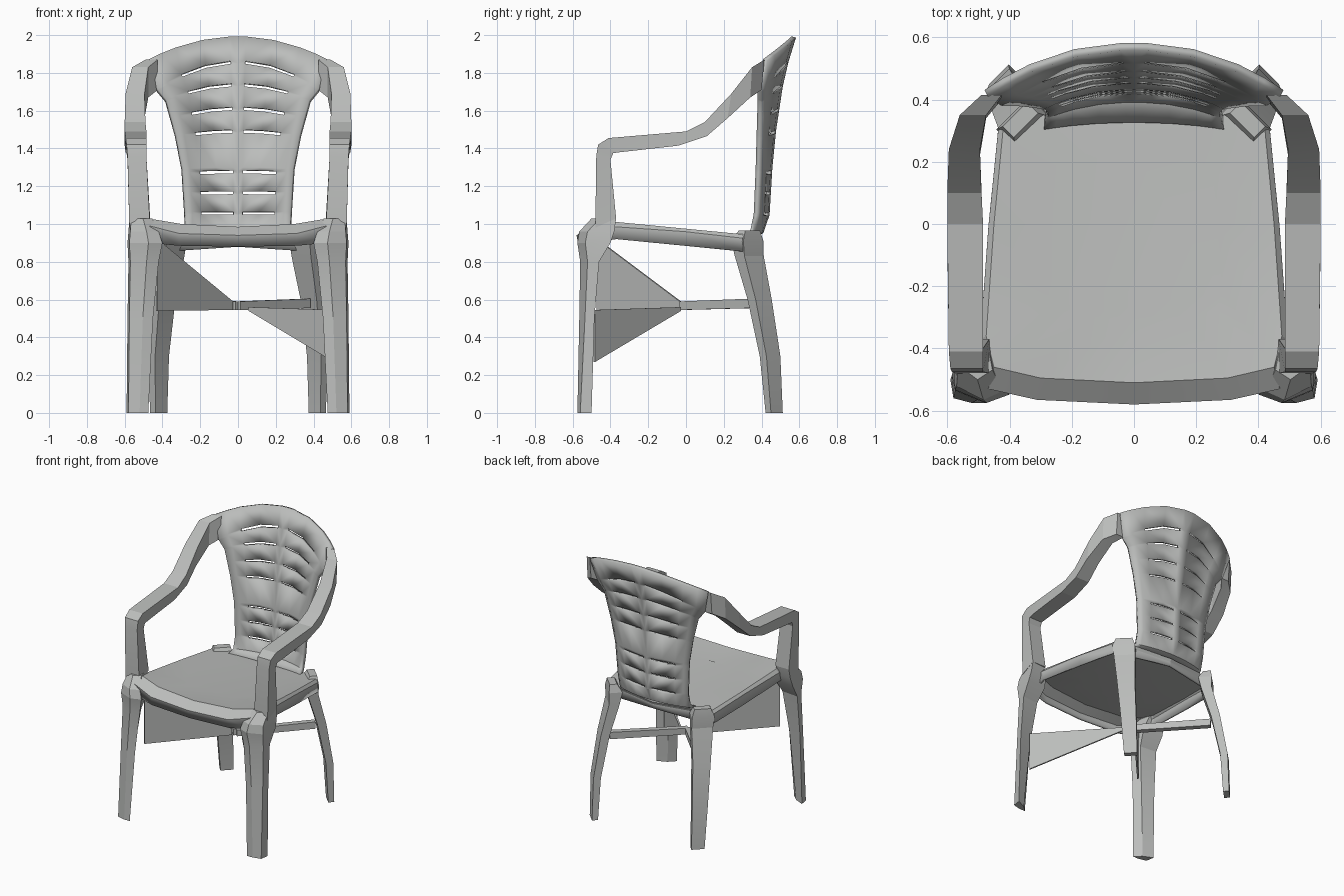
import bpy
import bmesh
from mathutils import Vector

if "Cube" in bpy.data.objects:
    bpy.data.objects.remove(bpy.data.objects["Cube"])

grey = bpy.data.materials.new("grey plastic")
grey.use_nodes = True
COLOUR = (0.5, 0.51, 0.5, 1)
grey.diffuse_color = COLOUR
grey.node_tree.nodes["Principled BSDF"].inputs["Base Color"].default_value = COLOUR


def finish(name, bm, mirror=False, thickness=0, offset=0):
    """Turn a bmesh into a shaded object, optionally mirrored and thickened."""
    bmesh.ops.recalc_face_normals(bm, faces=bm.faces)
    mesh = bpy.data.meshes.new(name)
    bm.to_mesh(mesh)
    bm.free()
    mesh.materials.append(grey)
    obj = bpy.data.objects.new(name, mesh)
    bpy.context.collection.objects.link(obj)
    if mirror:
        mod = obj.modifiers.new("mirror", 'MIRROR')
        mod.use_clip = True
    if thickness:
        mod = obj.modifiers.new("thickness", 'SOLIDIFY')
        mod.thickness = thickness
        mod.offset = offset
    bpy.ops.object.select_all(action='DESELECT')
    obj.select_set(True)
    bpy.context.view_layer.objects.active = obj
    bpy.ops.object.shade_smooth_by_angle(angle=0.2)
    return obj


def loft(rings, caps=True):
    """Skin a list of closed rings with the same point count."""
    bm = bmesh.new()
    loops = [[bm.verts.new(p) for p in ring] for ring in rings]
    for a, b in zip(loops, loops[1:]):
        for i in range(len(a)):
            j = (i + 1) % len(a)
            bm.faces.new((a[i], a[j], b[j], b[i]))
    if caps:
        bm.faces.new(loops[0])
        bm.faces.new(loops[-1])
    return bm, loops


# Front legs: angle sections, z, inner x, outer x, front y, back y
leg = [(0, .475, .59, -.575, -.50), (.5, .45, .585, -.565, -.485),
       (.8, .42, .58, -.56, -.46), (.9, .40, .585, -.575, -.40),
       (.96, .42, .58, -.565, -.38), (1.03, .455, .575, -.50, -.37)]
bm, _ = loft([[(a, c + z * .03, z), (a + (b - a) * .4, c, z), (b - .01, c + .015 + z * .03, z),
               (b, d, z), (a + (b - a) * (.4 - z * .25), c + (d - c) * (.6 + z * .35), z)]
              for z, a, b, c, d in leg])
finish("front_legs", bm, mirror=True)

# Back legs: turned to the corner, z, centre x, centre y, half width, half depth
leg = [(0, .42, .467, .044, .02), (.3, .42, .445, .052, .025),
       (.6, .395, .39, .06, .03), (.83, .36, .335, .072, .036),
       (.91, .358, .325, .075, .045), (.965, .365, .335, .055, .025)]
bm, _ = loft([[(x + (r * s - t * w) * .71, y + (r * s + t * w) * .71, z)
               for s, t in ((1, 1), (1, -1), (-1, -1), (-1, 1))]
              for z, x, y, w, r in leg])
finish("back_legs", bm, mirror=True)

# Armrests: inner x, outer x, then y and z of the upper and lower edges
arm = [(.465, .575, -.48, .98, -.37, 1.03), (.485, .585, -.475, 1.36, -.40, 1.34),
       (.485, .59, -.465, 1.42, -.385, 1.375), (.485, .595, -.41, 1.455, -.35, 1.38),
       (.485, .60, 0, 1.49, -.04, 1.415), (.49, .60, .10, 1.54, .11, 1.465),
       (.495, .595, .24, 1.69, .22, 1.56), (.475, .56, .35, 1.83, .34, 1.67),
       (.425, .49, .415, 1.87, .40, 1.71)]
bm, _ = loft([[(a, yt, zt), (b, yt, zt), (b, yb, zb), (a, yb, zb)]
              for a, b, yt, zt, yb, zb in arm])
finish("armrests", bm, mirror=True)

# Seat: dished top with a skirt; half outline of x, y, top z, rim z, skirt z
half = [(0, -.51, .985, .94, .88), (.3, -.495, 1.0, .95, .885),
        (.45, -.46, 1.025, .99, .9), (.475, -.36, 1.01, .985, .92),
        (.45, 0, .975, .96, .885), (.42, .31, .945, .925, .855),
        (.29, .35, .94, .92, .86), (0, .39, .93, .91, .88)]
outline = half + [(-p[0],) + p[1:] for p in half[-2:0:-1]]
rings = [[], [], []]
for x, y, top, rim, skirt in outline:
    front = .07 if y < -.4 else .01
    rings[0].append((x, y, top))
    rings[1].append((x * 1.04, y - front, rim))
    rings[2].append((x * 1.04, y - front * .8, skirt))
bm, loops = loft(rings, caps=False)
inner = [bm.verts.new((v.co.x * .6, v.co.y * .6, .95 + (v.co.z - .95) * .35))
         for v in loops[0]]
for i in range(len(inner)):
    j = (i + 1) % len(inner)
    bm.faces.new((loops[0][i], loops[0][j], inner[j], inner[i]))
bm.faces.new(inner)
finish("seat", bm, thickness=.015, offset=-1)

# Backrest: z, edge drop, half width, middle y, edge y
KEYS = [(.935, 0, .29, .33, .31), (.96, 0, .28, .40, .35), (1.05, 0, .28, .43, .37),
        (1.3, .01, .295, .445, .38), (1.5, .03, .33, .465, .385),
        (1.73, .08, .38, .50, .39), (1.86, .15, .43, .53, .39),
        (1.99, .12, .475, .57, .42)]
SLOTS = [1.055, 1.165, 1.275, 1.49, 1.61, 1.735, 1.855]
COLUMNS = [0, .09, .4, .7, .88, 1]


def back_row(z):
    """Interpolate the backrest section at height z."""
    for a, b in zip(KEYS, KEYS[1:]):
        if z <= b[0]:
            t = (z - a[0]) / (b[0] - a[0])
            return [p + (q - p) * t for p, q in zip(a, b)]
    return KEYS[-1]


heights = sorted({k[0] for k in KEYS if all(abs(k[0] - s) > .02 for s in SLOTS)}
                 | {s + d for s in SLOTS for d in (-.008, .008)})
bm = bmesh.new()
grid = []
for z in heights:
    h, drop, width, mid, edge = back_row(z)
    grid.append([bm.verts.new((u * width, mid + (edge - mid) * u ** 2.2, h - drop * u * u))
                 for u in COLUMNS])
for r in range(len(grid) - 1):
    middle = (heights[r] + heights[r + 1]) / 2
    slot_row = any(abs(middle - s) < .005 for s in SLOTS)
    for c in range(len(COLUMNS) - 1):
        if slot_row and c in (1, 2):
            continue
        bm.faces.new((grid[r][c], grid[r][c + 1], grid[r + 1][c + 1], grid[r + 1][c]))
finish("backrest", bm, mirror=True, thickness=.025)


def bar(name, start, end, low, high, width=.02, mirror=False):
    """Straight upright plate; low and high hold the z limits at both ends."""
    a, b = Vector(start), Vector(end)
    side = (b - a).orthogonal().normalized() * width / 2
    bm, _ = loft([[(*(p - side), lo), (*(p + side), lo), (*(p + side), hi), (*(p - side), hi)]
                  for p, lo, hi in zip((a, b), low, high)])
    finish(name, bm, mirror=mirror)


# Crossed stretchers between the legs, with gussets on the front pair
bar("back_stretchers", (0, -.02), (.37, .36), (.545, .555), (.59, .605), .04, True)
bar("right_front_gusset", (-.03, -.03), (-.43, -.47), (.545, .54), (.59, .92), .012)
bar("left_front_gusset", (.06, -.03), (.51, -.485), (.54, .27), (.56, .545), .012)
